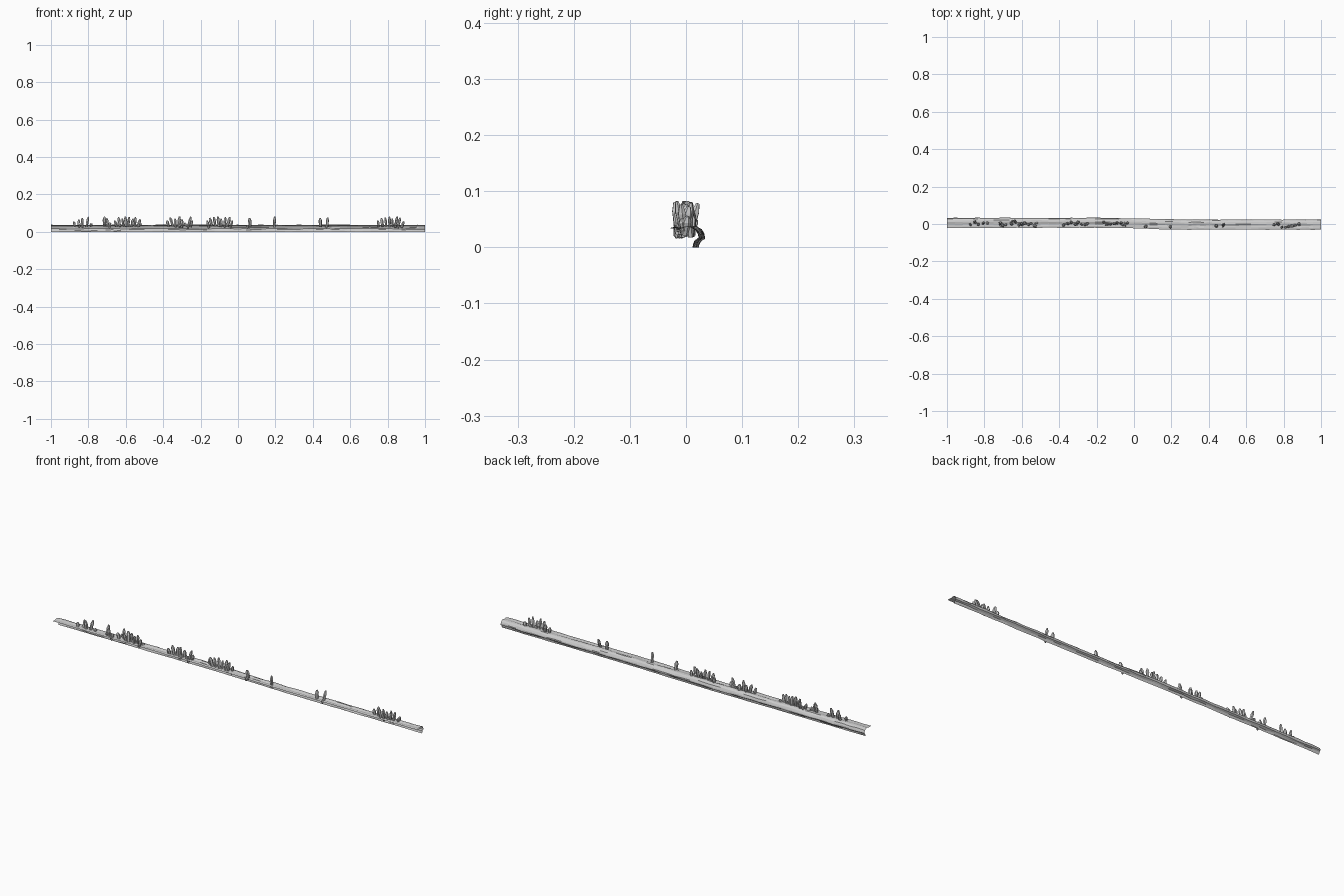
import bpy, bmesh, math, random
from mathutils import Vector, Matrix

if "Cube" in bpy.data.objects:
    bpy.data.objects.remove(bpy.data.objects["Cube"])

random.seed(4)


def finish(bm, name):
    me = bpy.data.meshes.new(name)
    bm.to_mesh(me)
    bm.free()
    ob = bpy.data.objects.new(name, me)
    bpy.context.collection.objects.link(ob)
    return ob


def drift(x):
    # the ledge bends gently sideways along its length
    t = max(0.0, min(1.0, (x + 0.15) / 0.45))
    return 0.006 - 0.009 * t * t * (3 - 2 * t)


# rocky ledge: thin hooked sheet swept along x
profile = [(-0.027, 0.034), (-0.017, 0.035), (-0.006, 0.034), (0.004, 0.037),
           (0.013, 0.036), (0.021, 0.031), (0.026, 0.023), (0.0265, 0.016),
           (0.019, 0.011), (0.017, 0.006), (0.016, 0.0)]
bm = bmesh.new()
N = 48
rows = []
for i in range(N + 1):
    x = -1 + 2 * i / N
    row = []
    for j, (y, z) in enumerate(profile):
        k = 0 if j in (0, len(profile) - 1) else 1
        row.append(bm.verts.new((x, y + drift(x) + random.uniform(-.0015, .0015),
                                 z + k * random.uniform(-.0015, .0015))))
    rows.append(row)
for a, b in zip(rows, rows[1:]):
    for j in range(len(profile) - 1):
        bm.faces.new((a[j], b[j], b[j + 1], a[j + 1]))
finish(bm, "rock_ledge")


# crystals: six-sided shafts with chipped pointed tips
def crystal(bm, base, length, radius, lean_x, lean_y):
    rot = Matrix.Rotation(lean_x, 3, 'Y') @ Matrix.Rotation(-lean_y, 3, 'X')
    spin = random.uniform(0, 1)
    rings = []
    for h, r in ((0, 0.75), (0.72, 1.0), (1.0, 0.45)):
        ring = []
        for k in range(6):
            a = spin + k * math.pi / 3
            v = Vector((math.cos(a) * r * radius, math.sin(a) * r * radius, h * length))
            ring.append(bm.verts.new(rot @ v + Vector(base)))
        rings.append(ring)
    for lo, hi in zip(rings, rings[1:]):
        for k in range(6):
            bm.faces.new((lo[k], lo[(k + 1) % 6], hi[(k + 1) % 6], hi[k]))
    bm.faces.new(rings[0][::-1])
    bm.faces.new(rings[-1])


# each cluster: list of (x, tip height)
clusters = [
    [(-.875, .055), (-.85, .066), (-.832, .074), (-.805, .08), (-.785, .045)],
    [(-.715, .08), (-.70, .072), (-.685, .05)],
    [(-.655, .06), (-.635, .078), (-.615, .07), (-.60, .081), (-.585, .078),
     (-.565, .07), (-.55, .078), (-.53, .066)],
    [(-.375, .06), (-.355, .076), (-.335, .07), (-.315, .082), (-.30, .065), (-.26, .08), (-.25, .06)],
    [(-.16, .06), (-.145, .074), (-.125, .079), (-.105, .082), (-.09, .07),
     (-.07, .079), (-.05, .078), (-.035, .06)],
    [(.063, .073)], [(.195, .081)], [(.44, .073), (.478, .076)],
    [(.75, .06), (.77, .072), (.79, .076), (.81, .081), (.825, .07), (.845, .082),
     (.86, .076), (.88, .055)],
]
for n, cl in enumerate(clusters):
    bm = bmesh.new()
    mid = sum(c[0] for c in cl) / len(cl)
    for x, tip in cl:
        y = drift(x) - 0.004 + random.uniform(-.011, .008)
        z0 = random.uniform(.018, .03)
        lx = (x - mid) * 4 + random.uniform(-.12, .12)
        ly = random.uniform(-.2, .3)
        length = (tip - z0) / (math.cos(lx) * math.cos(ly))
        base = (x - math.tan(lx) * (tip - z0) * 0.5, y, z0)
        crystal(bm, base, length, random.uniform(.007, .0095), lx, ly)
    # small shards lying at the foot of the bigger clusters
    if len(cl) > 2:
        for _ in range(3):
            x = random.uniform(cl[0][0], cl[-1][0])
            crystal(bm, (x, drift(x) + random.uniform(-.015, .005), .03), .022, .006,
                    random.uniform(-1, 1), random.uniform(-.9, .7))
    finish(bm, "crystal_cluster_%d" % (n + 1))

# shards hanging from the front underside
bm = bmesh.new()
for x in (-.69, -.27, .05, .47):
    crystal(bm, (x, drift(x) - .015, .036), .02, .006, math.pi - .2, .1)
finish(bm, "hanging_shards")
